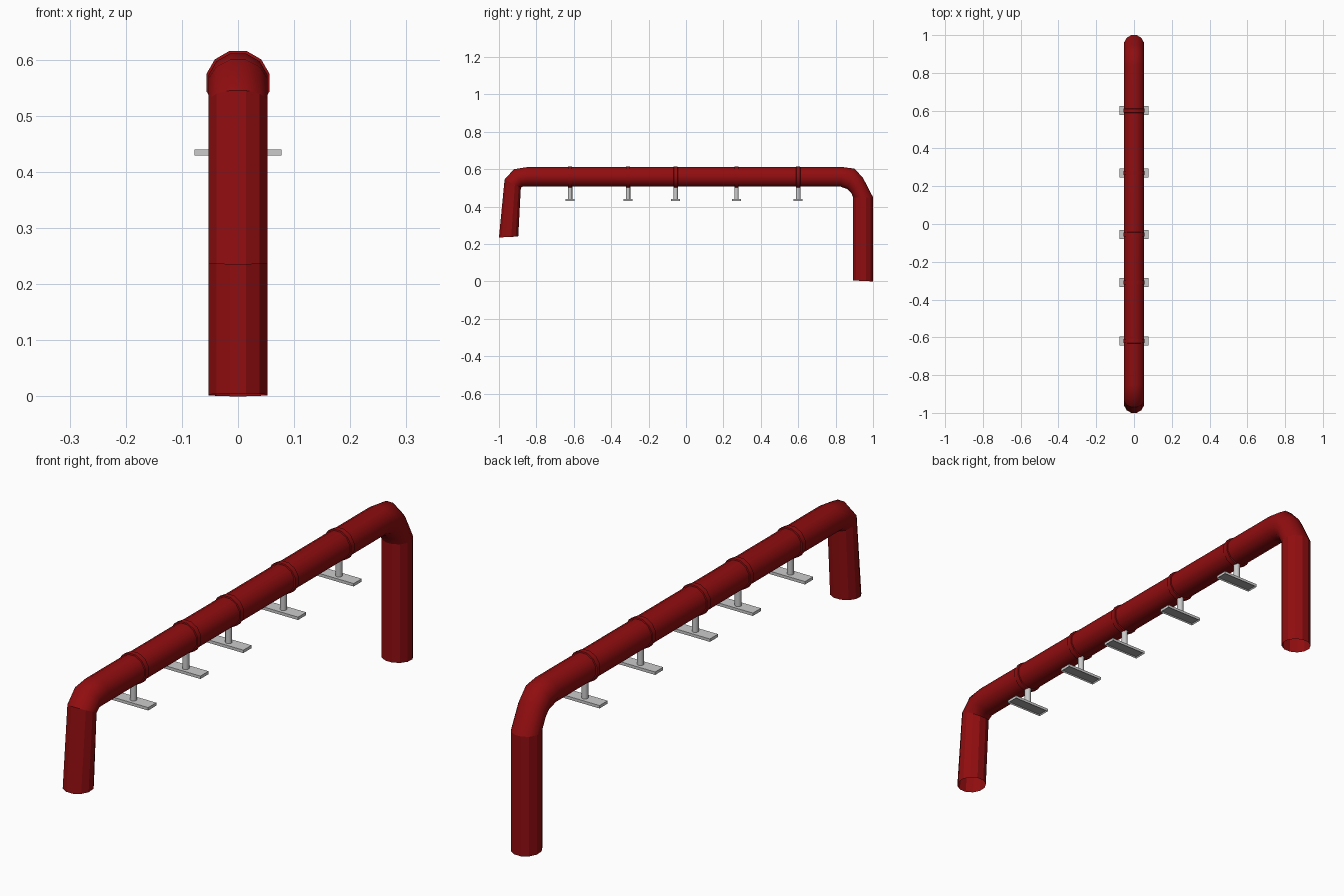
import bpy, bmesh, math
from mathutils import Vector

if "Cube" in bpy.data.objects:
    bpy.data.objects.remove(bpy.data.objects["Cube"])

SIDES = 12
HALF = math.cos(math.pi / SIDES)      # flat-to-corner ratio
PIPE_X = 0.0525


def material(name, color):
    m = bpy.data.materials.new(name)
    m.diffuse_color = (*color, 1)
    m.use_nodes = True
    m.node_tree.nodes["Principled BSDF"].inputs["Base Color"].default_value = m.diffuse_color
    return m


red = material("red_paint", (0.28, 0.004, 0.005))
dark = material("dark_panel", (0.4, 0.4, 0.4))


def finish(name, bm, mat=None):
    bmesh.ops.recalc_face_normals(bm, faces=bm.faces)
    me = bpy.data.meshes.new(name)
    bm.to_mesh(me)
    bm.free()
    ob = bpy.data.objects.new(name, me)
    bpy.context.collection.objects.link(ob)
    if mat:
        me.materials.append(mat)
    return ob


def smooth(ob, degrees):
    bpy.ops.object.select_all(action='DESELECT')
    bpy.context.view_layer.objects.active = ob
    ob.select_set(True)
    bpy.ops.object.shade_smooth_by_angle(angle=math.radians(degrees))


def ring(bm, outer, inner, rx):
    """12-sided section between an outer and an inner (y, z) point."""
    o, i = Vector((0, *outer)), Vector((0, *inner))
    mid, up = (o + i) / 2, (o - i) / 2
    verts = []
    for k in range(SIDES):
        a = (k + 0.5) * 2 * math.pi / SIDES
        p = mid + up * (math.cos(a) / HALF)
        verts.append(bm.verts.new((rx * math.sin(a) / HALF, p.y, p.z)))
    return verts


def bridge(bm, a, b):
    for k in range(SIDES):
        j = (k + 1) % SIDES
        bm.faces.new((a[k], a[j], b[j], b[k]))


# Bent pipe, open at both feet
sections = [
    ((-1.0, 0.235), (-0.897, 0.24)),
    ((-0.97, 0.545), (-0.883, 0.502)),
    ((-0.92, 0.60), (-0.87, 0.508)),
    ((-0.85, 0.611), (-0.85, 0.507)),
    ((0.84, 0.611), (0.825, 0.507)),
    ((0.90, 0.603), (0.863, 0.494)),
    ((0.945, 0.556), (0.882, 0.475)),
    ((1.0, 0.45), (0.894, 0.45)),
    ((1.0, 0.0), (0.894, 0.005)),
]
bm = bmesh.new()
loops = [ring(bm, o, i, PIPE_X) for o, i in sections]
for a, b in zip(loops, loops[1:]):
    bridge(bm, a, b)
pipe = finish("pipe", bm, red)
smooth(pipe, 45)
# The two legs keep their flat facets
for p in pipe.data.polygons:
    if p.index < SIDES or p.index >= len(pipe.data.polygons) - SIDES:
        p.use_smooth = False

CZ = 0.559
for n, y in enumerate((-0.62, -0.31, -0.055, 0.27, 0.60), 1):
    # Collar around the pipe
    bm = bmesh.new()
    prof = [(-0.012, 0.050), (-0.010, 0.0565), (0.010, 0.0565), (0.012, 0.050)]
    loops = [ring(bm, (y + d, CZ + r), (y + d, CZ - r), r) for d, r in prof]
    for a, b in zip(loops, loops[1:]):
        bridge(bm, a, b)
    smooth(finish(f"collar_{n}", bm, red), 45)

    # Stem hanging from the collar
    bpy.ops.mesh.primitive_cylinder_add(vertices=12, radius=0.012, depth=0.075,
                                        location=(0, y, 0.4755))
    stem = bpy.context.object
    stem.name = f"stem_{n}"
    smooth(stem, 35)

    # Lamp plate with a recessed panel underneath
    bm = bmesh.new()
    bmesh.ops.create_cube(bm, size=1)
    for v in bm.verts:
        v.co = Vector((v.co.x * 0.155, v.co.y * 0.048 + y, v.co.z * 0.011 + 0.4345))
    bm.normal_update()
    bottom = [f for f in bm.faces if f.normal.z < -0.9]
    bmesh.ops.inset_region(bm, faces=bottom, thickness=0.006, depth=0)
    for v in bottom[0].verts:
        v.co.z += 0.004
    bottom[0].material_index = 1
    plate = finish(f"lamp_plate_{n}", bm)
    plate.data.materials.append(None)
    plate.data.materials.append(dark)
